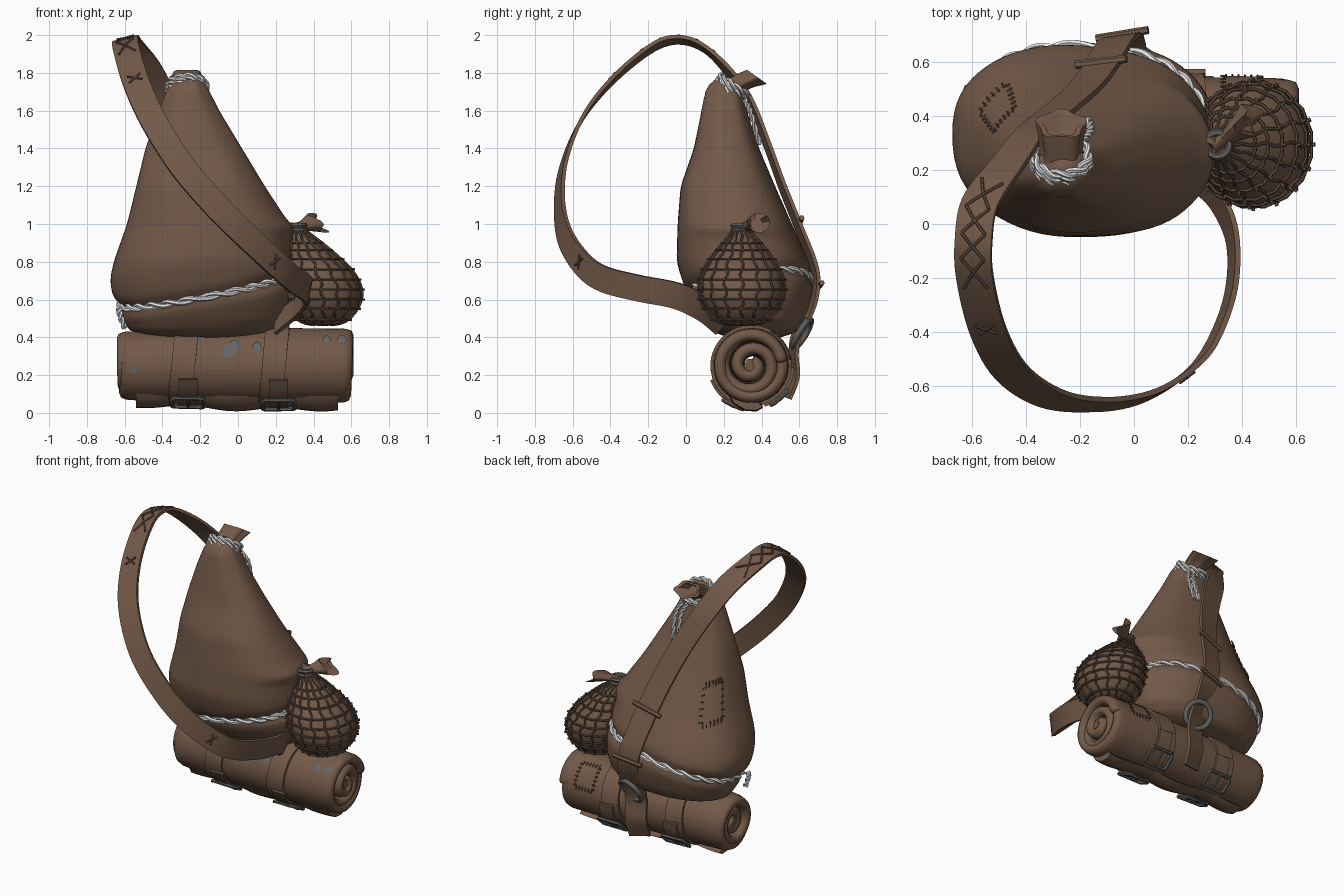
import bpy, bmesh, math
from math import sin, cos, pi, tau, exp
from mathutils import Vector as V

cube = bpy.data.objects.get("Cube")
if cube:
    bpy.data.objects.remove(cube, do_unlink=True)


def material(name, rgb):
    m = bpy.data.materials.new(name)
    m.use_nodes = True
    m.diffuse_color = (*rgb, 1)
    node = m.node_tree.nodes["Principled BSDF"]
    node.inputs["Base Color"].default_value = (*rgb, 1)
    node.inputs["Roughness"].default_value = 0.8
    return m


BROWN = material("brown_leather", (0.17, 0.1, 0.064))
DARK = material("dark_cord", (0.125, 0.077, 0.053))
WHITE = material("white_rope", (0.85, 0.85, 0.85))
METAL = material("grey_metal", (0.115, 0.113, 0.11))
WORN = material("worn_grey", (0.13, 0.13, 0.135))


def finish(ob, mat):
    ob.data.materials.clear()
    ob.data.materials.append(mat)
    bpy.ops.object.select_all(action="DESELECT")
    ob.select_set(True)
    bpy.context.view_layer.objects.active = ob
    bpy.ops.object.shade_smooth_by_angle(angle=math.radians(50))
    return ob


def loft(name, rings, mat, closed=True):
    """Skin a list of equal point rows; closed rows get end caps."""
    bm = bmesh.new()
    rows = [[bm.verts.new(p) for p in ring] for ring in rings]
    n = len(rows[0])
    for a, b in zip(rows, rows[1:]):
        for i in range(n if closed else n - 1):
            j = (i + 1) % n
            bm.faces.new((a[i], a[j], b[j], b[i]))
    if closed:
        bm.faces.new(rows[0])
        bm.faces.new(rows[-1])
    bmesh.ops.recalc_face_normals(bm, faces=bm.faces)
    me = bpy.data.meshes.new(name)
    bm.to_mesh(me)
    bm.free()
    ob = bpy.data.objects.new(name, me)
    bpy.context.collection.objects.link(ob)
    return finish(ob, mat)


def tube(name, paths, r, mat, cyclic=False):
    cu = bpy.data.curves.new(name, "CURVE")
    cu.dimensions = "3D"
    cu.bevel_depth, cu.bevel_resolution = r, 1
    cu.use_fill_caps = True
    for path in paths:
        sp = cu.splines.new("POLY")
        sp.points.add(len(path) - 1)
        for q, p in zip(sp.points, path):
            q.co = (*p, 1)
        sp.use_cyclic_u = cyclic
    ob = bpy.data.objects.new(name, cu)
    bpy.context.collection.objects.link(ob)
    bpy.ops.object.select_all(action="DESELECT")
    ob.select_set(True)
    bpy.context.view_layer.objects.active = ob
    bpy.ops.object.convert(target="MESH")
    return finish(bpy.context.object, mat)


def smooth(pts, n):
    """Catmull-Rom samples through the points."""
    p = [V(q) for q in pts]
    p = [2 * p[0] - p[1]] + p + [2 * p[-1] - p[-2]]
    out = []
    for a, b, c, d in zip(p, p[1:], p[2:], p[3:]):
        for k in range(n):
            t = k / n
            out.append(b + (c - a) * t / 2 + (a - 2.5 * b + 2 * c - d / 2) * t * t
                       + (1.5 * (b - c) + (d - a) / 2) * t ** 3)
    return out + [p[-2]]


def rope(name, path, r, turns, cyclic=False):
    strands = [[], []]
    n = len(path)
    for i, p in enumerate(path):
        nxt = path[(i + 1) % n] if cyclic or i < n - 1 else 2 * p - path[i - 1]
        t = (nxt - p).normalized()
        u = t.cross(V((0.5, 0.4, 0.7))).normalized()
        for k, s in enumerate(strands):
            a = tau * turns * i / n + pi * k
            s.append(p + (u * cos(a) + t.cross(u) * sin(a)) * r)
    return tube(name, strands, r, WHITE, cyclic)


def ribbon(name, path, normal, width, thick, mat):
    rings, frames = [], []
    for i, p in enumerate(path):
        t = (path[min(i + 1, len(path) - 1)] - path[max(i - 1, 0)]).normalized()
        w = t.cross(normal(p)).normalized()
        n = w.cross(t)
        frames.append((p, w, n))
        rings.append([p + w * width / 2 * a + n * thick / 2 * b
                      for a, b in ((-1, -1), (1, -1), (1, 1), (-1, 1))])
    loft(name, rings, mat)
    return frames


# Main sack: height, then left, right, front and back limits
SACK = [(.40, -.45, .10, .22, .50), (.43, -.57, .20, .14, .60), (.5, -.61, .27, .08, .64),
        (.6, -.66, .30, .02, .67), (.7, -.68, .30, -.02, .68), (.8, -.66, .29, -.05, .65),
        (1, -.59, .27, -.045, .56), (1.2, -.54, .14, -.03, .47), (1.4, -.49, .02, .04, .385),
        (1.6, -.42, -.1, .08, .32), (1.7, -.38, -.15, .1, .3), (1.75, -.35, -.18, .13, .28),
        (1.78, -.29, -.23, .19, .23)]


def limits(z):
    z = min(max(z, SACK[0][0]), SACK[-1][0])
    for a, b in zip(SACK, SACK[1:]):
        if z <= b[0]:
            t = (z - a[0]) / (b[0] - a[0])
            return [p + (q - p) * t for p, q in zip(a, b)]


def cinch(p):
    return 0.64 + 0.2 * (p.x + 0.2) + 0.14 * (p.y - 0.25)


def sack_point(a, z, out=0.0):
    d = 0.03 if 0.5 < z < 1.7 else 0
    _, x0, x1, y0, y1 = [sum(v) / 3 for v in zip(limits(z - d), limits(z), limits(z + d))]
    c, s = cos(a), sin(a)
    e = math.copysign(abs(c) ** 0.87, c), math.copysign(abs(s) ** 0.87, s)
    p = V(((x0 + x1 + (x1 - x0) * e[0]) / 2, (y0 + y1 + (y1 - y0) * e[1]) / 2, z))
    groove = 0.06 * exp(-((z - cinch(p)) / 0.035) ** 2)
    folds = 0.012 * sin(7 * a + 2 * z) * z * z / 2
    ridge = 0.05 * max(c, 0) ** 4 * exp(-((z - .98) / .035) ** 2)
    mid = V(((x0 + x1) / 2, (y0 + y1) / 2, z))
    return mid + (p - mid) * (1 - groove + folds + ridge) + V((c, s, 0)) * out


N = 64
loft("sack", [[sack_point(tau * i / N, .4 + 1.38 * k / 70) for i in range(N)] for k in range(71)], BROWN)

# Rope around the base of the sack
ring = []
for i in range(180):
    p = sack_point(tau * i / 180, 0.64)
    for _ in range(4):
        p = sack_point(tau * i / 180, cinch(p), 0.006)
    ring.append(p)
rope("base_rope", ring, 0.012, 13, True)
rope("base_rope_tail", smooth([(-.63, .22, .56), (-.625, .21, .52), (-.6, .21, .45)], 8), .009, 2)

# Gathered neck folded to the back, tied with rope
AX = V((0, .58, .82)).normalized()
SIDE, UP = V((1, 0, 0)), AX.cross(V((1, 0, 0)))
rings = []
for d, r in ((0, .07), (.07, .085), (.1, .075), (.14, .08), (.19, .09), (.185, .065), (.13, .04)):
    mid = V((-.27, .19, 1.67)) + AX * d + V((0, d * d * 2, -d * d * 1.2))
    rings.append([mid + (SIDE * cos(a) + UP * sin(a) * .7) * r * (1 + .1 * sin(5 * a))
                  for a in [tau * i / 32 for i in range(32)]])
loft("sack_neck", rings, BROWN)
for k in range(3):
    mid = V((-.27, .24, 1.715)) + AX * .024 * (k - 1)
    rope("neck_rope", [mid + (SIDE * cos(tau * i / 60) + UP * sin(tau * i / 60) * .85) * .1
                       for i in range(60)], .01, 5, True)
for x in (-.19, -.23):
    rope("neck_rope_tail", smooth([(x, .31, 1.66), (x + .03, .345, 1.58), (x + .02, .39, 1.42)], 12), .008, 3)

# Shoulder strap
strap_path = smooth([(-.02, .53, .08), (-.02, .575, .2), (-.02, .57, .32), (-.02, .59, .42), (-.03, .675, .6),
                     (-.06, .685, .75), (-.12, .59, 1), (-.18, .51, 1.2), (-.27, .43, 1.42), (-.38, .34, 1.64),
                     (-.47, .22, 1.81), (-.57, .08, 1.94), (-.595, -.06, 1.975), (-.59, -.2, 1.92),
                     (-.54, -.4, 1.75), (-.45, -.555, 1.55), (-.3, -.65, 1.31), (-.12, -.67, 1.1),
                     (.05, -.64, .93), (.2, -.55, .79), (.29, -.44, .71), (.36, -.25, .66), (.365, -.05, .62),
                     (.3, .1, .55), (.2, .2, .47)], 6)


def outward(p):
    d = p - V((-.38, 0, 1.1))
    front = V((d.x, d.y, d.z if d.z > 0 else d.z * .3))
    back = min(max(p.y / .3, 0), 1) if p.x < 0 else 0
    return front.lerp(V((-.2, .8, .35)), back)


frames = ribbon("shoulder_strap", strap_path, outward, .14, .02, BROWN)


def on_strap(i, side):
    p, w, n = frames[i]
    return p + w * side + n * .013


# Strap lacing, repair stitches and keepers
lace = []
for i in range(63, 78, 4):
    lace += [[on_strap(i, s * .045), on_strap(i + 2, 0), on_strap(i + 4, -s * .045)] for s in (-1, 1)]
for i in (83, 113):
    lace += [[on_strap(i, s * .035), on_strap(i + 1, -s * .035)] for s in (-1, 1)]
tube("strap_lacing", lace, .006, DARK)
for i in (27, 36):
    tube("strap_keeper", [[on_strap(i, s) for s in (-.1, -.05, 0, .05, .1)]], .015, BROWN)


# Bedroll: a coiled sheet with soft edges
def roll_point(x, a, r):
    k = .92 + .08 * math.tanh(3 * (x + .45)) + .012 * sin(9 * x)
    return V((x, .345 + r * k * cos(a), .25 + r * k * sin(a)))


rows = []
for k in range(17):
    x = -.63 + 1.23 * k / 16
    rows.append([roll_point(x + .015 * sin(t / 11), -tau * t / 28 + 1.2, min(.02 + t * .0027, .167))
                 for t in range(90)])
roll = loft("bedroll", rows, BROWN, False)
sol = roll.modifiers.new("thickness", "SOLIDIFY")
sol.thickness, sol.offset = .066, 0
sub = roll.modifiers.new("soft", "SUBSURF")
sub.levels = sub.render_levels = 1
tube("bedroll_core", [[roll_point(x, 0, 0) for x in (-.61, .59)]], .04, BROWN)

# Loose blanket edge under the roll
loft("bedroll_flap", [[roll_point(x, a, r + .012 * sin(13 * x + 2)) for a, r in
                       ((-2.2, .19), (-2, .215), (-1.7, .232), (-1.45, .235), (-1.3, .222), (-1.4, .19))]
                      for x in [-.54 + 1.07 * k / 24 for k in range(25)]], BROWN)


# Bedroll straps, each with a buckle in front and one behind
def roll_axis(p):
    return p - V((p.x, .345, .25))


for x in (-.29, .19):
    loop = [roll_point(x + .02 * sin(a), a, .206) for a in [tau * i / 40 for i in range(41)]]
    ribbon("bedroll_strap", loop, roll_axis, .125, .016, BROWN)
    for a, side, mat in ((-2.0, -1, DARK), (-.85, 1, BROWN)):
        tab = [roll_point(x + .025, a + side * t / 5, .22) for t in range(-2, 5)]
        ribbon("buckle_tab", tab, roll_axis, .1, .016, mat)
        frame = [roll_point(x + .025 + dx, a + da, .232) for dx, da in
                 ((-.075, -.25), (.075, -.25), (.085, -.17), (.085, .17), (.075, .25), (-.075, .25),
                  (-.085, .17), (-.085, -.17))]
        tube("buckle_frame", [frame], .012, METAL, True)
        tube("buckle_prong", [[roll_point(x + .025, a + t, .235) for t in (-.25, 0, .25)]], .008, METAL)

# Worn spots on the bedroll
for x, z, r in ((-.55, .23, .018), (-.05, .33, .034), (-.02, .36, .026), (.1, .35, .024),
                (.47, .39, .022), (.55, .39, .026), (-.2, .4, .022)):
    a = pi - math.asin((z - .25) / .2)
    spot = [[roll_point(x + q * r * (1 + .2 * sin(3 * b)) * cos(b), a + q * r * 6 * sin(b), .205)
             for b in [tau * i / 12 for i in range(13)]] for q in (.01, .5, 1)]
    loft("worn_spot", spot, WORN, False)


# Stitched patches
def patch(name, point):
    grid = [i / 8 for i in range(9)]
    loft(name, [[point(u, v, .009) for u in grid] for v in grid], BROWN, False)
    stitches = []
    for t in [(i + .5) / 6 for i in range(6)]:
        for e, f in ((-.07, .08), (.92, 1.07)):
            stitches += [[point(t, e, .011), point(t, f, .011)], [point(e, t, .011), point(f, t, .011)]]
    tube(name + "_stitches", stitches, .004, DARK)


patch("sack_patch", lambda u, v, o: sack_point(2.28 + .42 * u, .95 + .24 * v + .03 * u, o))
patch("bedroll_patch", lambda u, v, o: roll_point(.33 + .14 * u, .2 + .8 * v, .2 + o))

# Metal ring joining strap and bedroll
bpy.ops.mesh.primitive_torus_add(location=(-.01, .615, .42), major_radius=.085, minor_radius=.017,
                                 major_segments=32, minor_segments=8, rotation=(-2.15, -.4, 0))
bpy.context.object.name = "strap_ring"
finish(bpy.context.object, METAL)

# Round pouch hanging in a net
PEAR = smooth([(.02, .46, 0), (.11, .48, 0), (.165, .53, 0), (.2, .6, 0), (.208, .68, 0), (.185, .76, 0),
               (.135, .84, 0), (.09, .9, 0), (.05, .95, 0), (.035, .98, 0)], 3)


def pouch_point(a, k, out=0.0):
    r, z, _ = PEAR[k]
    lean = max(z - .6, 0) ** 1.5 * .6
    return V((.45 - lean + (r + out) * cos(a), .295 + (r + out) * 1.07 * sin(a), z))


loft("pouch", [[pouch_point(tau * i / 32, k) for i in range(32)] for k in range(len(PEAR))], BROWN)
tube("net_uprights", [[pouch_point(tau * i / 16 + .05 * sin(k * 1.7 + i), k, .006) for k in range(1, 28)]
                      for i in range(16)], .0065, DARK)
tube("net_rings", [[pouch_point(tau * i / 32, k, .006 + .005 * (i % 2)) for i in range(32)]
                   for k in (2, 4, 7, 9, 11, 13, 15, 17, 19, 21)], .0065, DARK, True)
tube("net_knots", [[pouch_point(tau * i / 16, k, o) for o in (.006, .022)] for i in range(16)
                   for k in (4, 7, 9, 11, 13, 15, 17)], .007, DARK)
neck = pouch_point(0, 27) - V((.035, 0, 0))
tube("pouch_tie", [[neck + V((.045 * cos(a), .045 * sin(a), dz)) for a in [tau * i / 20 for i in range(20)]]
                   for dz in (-.015, .012)], .014, METAL, True)
flare = []
for d, r in ((0, .035), (.04, .035), (.08, .05), (.13, .075), (.11, .04)):
    mid = neck + V((d * .9, d * .7, d * .2))
    flare.append([mid + V((-.5 * cos(a) * r + d * .2 * sin(3 * a), r * sin(a) * .8, r * cos(a) * .7))
                  for a in [tau * i / 18 for i in range(18)]])
loft("pouch_frill", flare, BROWN)
tube("pouch_hanger", [smooth([neck, (.28, .31, .99), (.2, .34, .97)], 5)], .02, BROWN)
